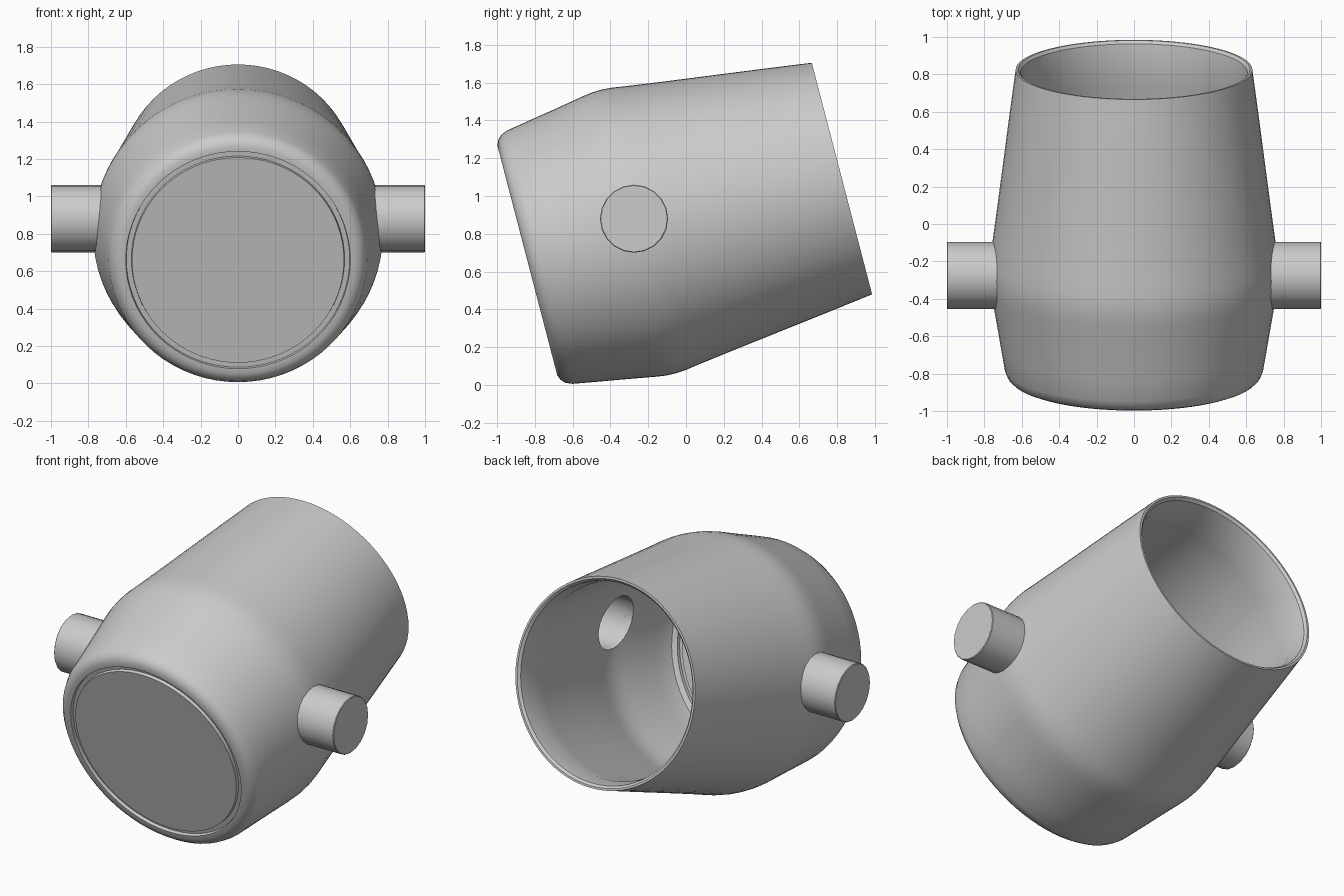
import bpy, bmesh, math
from mathutils import Matrix, Vector

if "Cube" in bpy.data.objects:
    bpy.data.objects.remove(bpy.data.objects["Cube"])


def lathe(name, profile, segs, matrix):
    """Revolve (radius, height) points about local Z, then place with matrix."""
    bm = bmesh.new()
    rings = []
    for r, h in profile:
        if r == 0:
            rings.append([bm.verts.new((0, 0, h))])
        else:
            rings.append([bm.verts.new((r * math.cos(math.tau * i / segs),
                                        r * math.sin(math.tau * i / segs), h))
                          for i in range(segs)])
    for a, b in zip(rings, rings[1:]):
        for i in range(segs):
            j = (i + 1) % segs
            if len(a) == 1:
                bm.faces.new((a[0], b[j], b[i]))
            elif len(b) == 1:
                bm.faces.new((a[i], a[j], b[0]))
            else:
                bm.faces.new((a[i], a[j], b[j], b[i]))
    bmesh.ops.transform(bm, matrix=matrix, verts=bm.verts)
    bmesh.ops.recalc_face_normals(bm, faces=bm.faces)
    mesh = bpy.data.meshes.new(name)
    bm.to_mesh(mesh)
    bm.free()
    obj = bpy.data.objects.new(name, mesh)
    bpy.context.collection.objects.link(obj)
    return obj


def smooth(obj, angle):
    bpy.ops.object.select_all(action='DESELECT')
    obj.select_set(True)
    bpy.context.view_layer.objects.active = obj
    bpy.ops.object.shade_smooth_by_angle(angle=math.radians(angle))


# Tilted vessel: profile runs base -> outer wall -> mouth lip -> inner wall -> floor
profile = [
    (0, -1.72), (.567, -1.72), (.57, -1.70), (.597, -1.70), (.60, -1.72),
    (.628, -1.72), (.655, -1.709), (.677, -1.688), (.692, -1.652),
    (.713, -1.53), (.733, -1.41), (.752, -1.30), (.766, -1.22), (.774, -1.165),
    (.776, -1.11), (.772, -1.055), (.762, -.99), (.730, -.75), (.698, -.50),
    (.666, -.25), (.633, 0), (.62, 0), (.606, -.015), (.592, -.13),
    (.610, -.25), (.642, -.50), (.674, -.75), (.705, -.99), (.716, -1.055),
    (.720, -1.11), (.718, -1.165), (.710, -1.22), (.695, -1.30), (.677, -1.41),
    (.658, -1.53), (.645, -1.60), (.63, -1.645), (.60, -1.66),
    (.597, -1.68), (.57, -1.68), (.567, -1.66), (0, -1.66)]
tilt = Matrix.Translation((0, .825, 1.0925)) @ Matrix.Rotation(math.radians(-75.4), 4, 'X')
vessel = lathe("vessel_body", profile, 72, tilt)

# Hollow side pivots with blind bores opening into the vessel
cutters = []
for side, label in ((1, "right"), (-1, "left")):
    place = Matrix.Translation((0, -.275, .88)) @ Matrix.Rotation(side * math.pi / 2, 4, 'Y')
    pivot = lathe(label + "_pivot", [(0, 1), (.176, 1), (.18, .996), (.18, .715),
                                     (.17, .715), (.17, .96), (0, .96)], 20, place)
    smooth(pivot, 35)
    cutter = lathe(label + "_bore_cutter", [(0, .9), (.17, .9), (.17, .5), (0, .5)], 20, place)
    cutter.hide_render = True
    cutters.append(cutter)

# Cut the bore openings in the vessel wall
bpy.context.view_layer.objects.active = vessel
for cutter in cutters:
    mod = vessel.modifiers.new("bore", 'BOOLEAN')
    mod.operation = 'DIFFERENCE'
    mod.solver = 'EXACT'
    mod.object = cutter
    bpy.ops.object.modifier_apply(modifier=mod.name)
for cutter in cutters:
    bpy.data.objects.remove(cutter)
smooth(vessel, 30)
